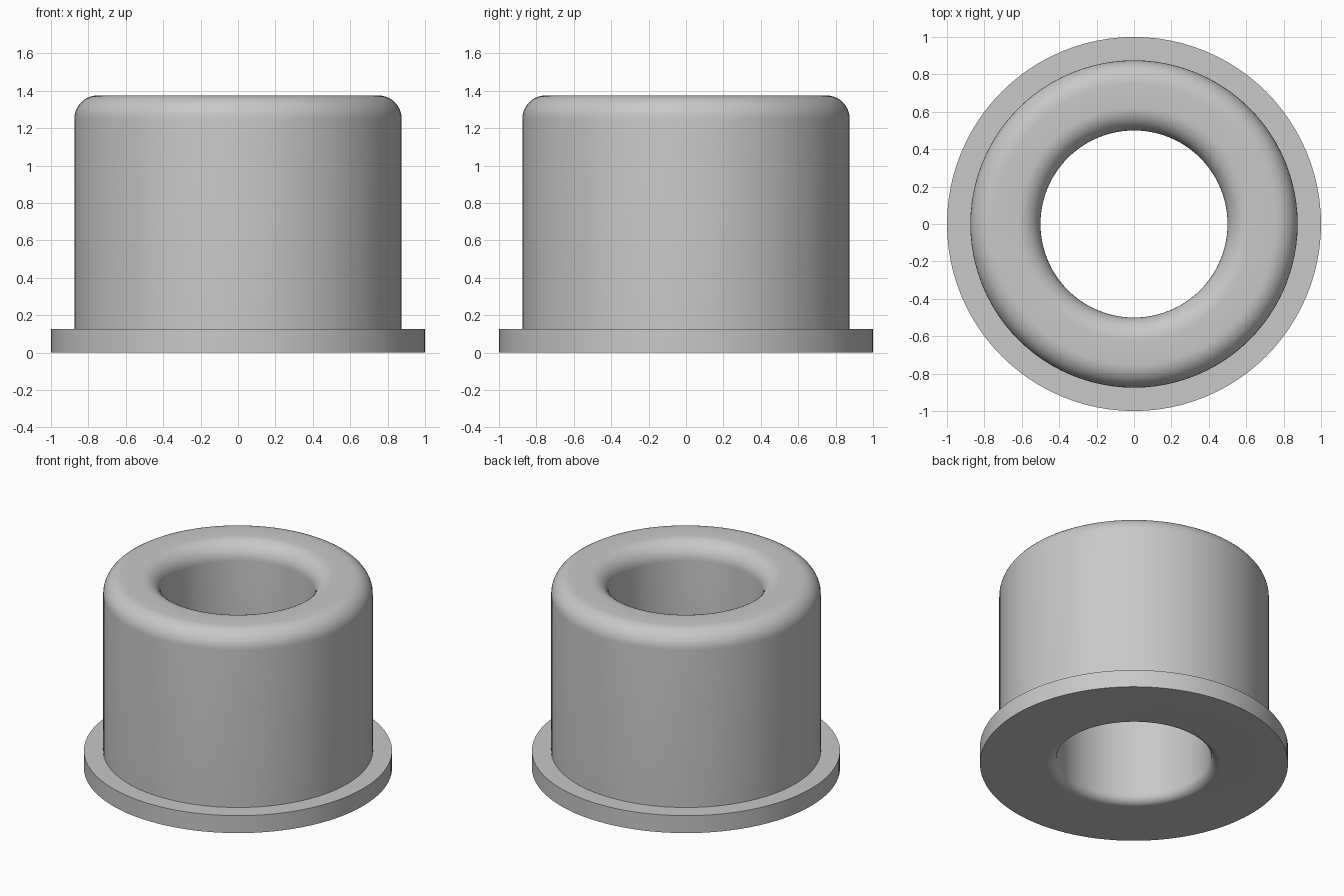
import bpy, bmesh, math

cube = bpy.data.objects.get("Cube")
if cube:
    bpy.data.objects.remove(cube, do_unlink=True)

SEGMENTS = 96
BORE, BODY, FLANGE = 0.5, 0.875, 1.0
FLANGE_TOP, HEIGHT = 0.125, 1.375
TOP_ROUND, BOTTOM_ROUND = 0.125, 0.0625

grey = bpy.data.materials.new("plain grey")
grey.use_nodes = True
colour = (0.58, 0.58, 0.58, 1)
grey.diffuse_color = colour
grey.node_tree.nodes["Principled BSDF"].inputs["Base Color"].default_value = colour


def arc(radius, z, size, start, end, steps=10):
    """Quarter-round points, as (radius, height) pairs."""
    angles = [math.radians(start + (end - start) * i / steps) for i in range(steps + 1)]
    return [(radius + size * math.cos(a), z + size * math.sin(a)) for a in angles]


# Closed cross-section: flange, rounded shoulder, rounded bore mouth, eased bore foot
profile = [(FLANGE, 0), (FLANGE, FLANGE_TOP), (BODY, FLANGE_TOP)]
profile += arc(BODY - TOP_ROUND, HEIGHT - TOP_ROUND, TOP_ROUND, 0, 90)
profile += arc(BORE + TOP_ROUND, HEIGHT - TOP_ROUND, TOP_ROUND, 90, 180)
profile += arc(BORE + BOTTOM_ROUND, BOTTOM_ROUND, BOTTOM_ROUND, 180, 270)

# Revolve the section around the upright axis
bm = bmesh.new()
verts = [bm.verts.new((r, 0, z)) for r, z in profile]
edges = [bm.edges.new((v, verts[i - 1])) for i, v in enumerate(verts)]
bmesh.ops.spin(bm, geom=verts + edges, cent=(0, 0, 0), axis=(0, 0, 1),
               angle=math.tau, steps=SEGMENTS, use_merge=True)
bmesh.ops.remove_doubles(bm, verts=bm.verts, dist=0.0001)
bmesh.ops.recalc_face_normals(bm, faces=bm.faces)

mesh = bpy.data.meshes.new("flanged_bushing")
bm.to_mesh(mesh)
bm.free()
mesh.materials.append(grey)
bushing = bpy.data.objects.new("flanged_bushing", mesh)
bpy.context.collection.objects.link(bushing)

# Smooth curved walls, crisp flange edges
bpy.ops.object.select_all(action="DESELECT")
bushing.select_set(True)
bpy.context.view_layer.objects.active = bushing
bpy.ops.object.shade_smooth_by_angle(angle=math.radians(30))
